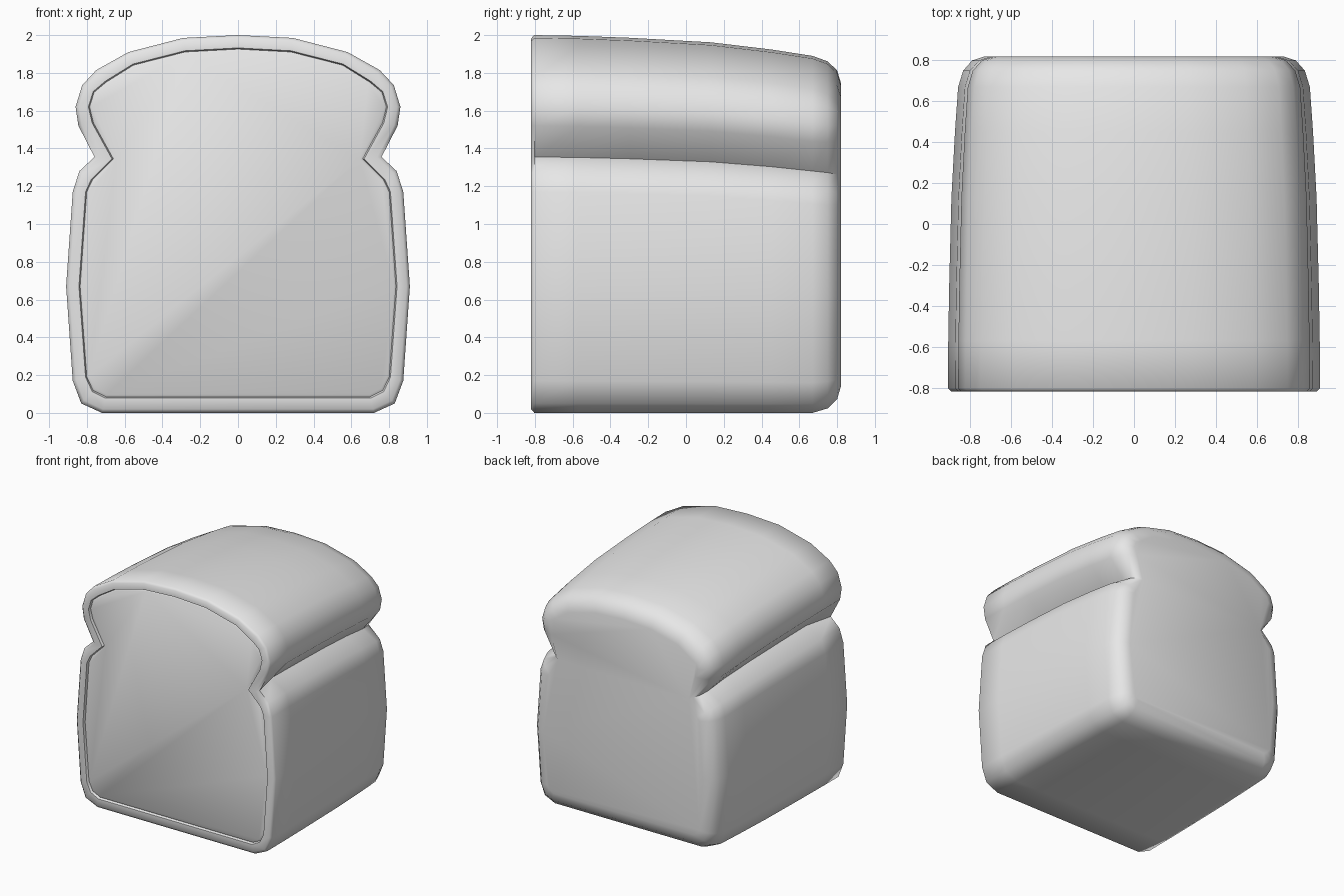
import bpy, bmesh, math

cube = bpy.data.objects.get("Cube")
if cube:
    bpy.data.objects.remove(cube, do_unlink=True)

# One plain grey for the whole loaf
grey = bpy.data.materials.new("plain_grey")
grey.use_nodes = True
colour = (0.8, 0.8, 0.8, 1)
grey.diffuse_color = colour
grey.node_tree.nodes["Principled BSDF"].inputs["Base Color"].default_value = colour

# Half slice outline (x, z), and the same outline at the inner edge of the crust
OUTER = [(.72, 0), (.83, .05), (.875, .17), (.91, .67), (.875, 1.17), (.84, 1.28),
         (.76, 1.355), (.845, 1.52), (.86, 1.62), (.825, 1.735), (.75, 1.815),
         (.58, 1.91), (.29, 1.985), (0, 2)]
INNER = [(.70, .08), (.77, .115), (.805, .19), (.84, .67), (.805, 1.17), (.775, 1.235),
         (.665, 1.345), (.77, 1.535), (.79, 1.62), (.765, 1.70), (.70, 1.755),
         (.555, 1.845), (.28, 1.915), (0, 1.93)]
NOTCH = 6


def slice_ring(bm, y, scale, inset, deepen):
    """Full mirrored slice outline at depth y; inset 0 is the skin, 1 the crust edge."""
    half = []
    for i, ((ox, oz), (ix, iz)) in enumerate(zip(OUTER, INNER)):
        x = (ox - (deepen if i == NOTCH else 0)) * scale + inset * (ix - ox)
        half.append((x, oz * scale + inset * (iz - oz)))
    full = half + [(-x, z) for x, z in reversed(half[:-1])]
    return [bm.verts.new((x, y, z)) for x, z in full]


# Loaf: crumb face, groove, crust rim, tapering body, rounded back
STATIONS = [  # y, scale, inset, notch deepening
    (-.808, 1, 1.22, 0), (-.80, 1, 1.06, 0), (-.82, 1, .97, 0),
    (-.82, 1, .25, 0), (-.803, 1, 0, 0), (-.57, .998, 0, .06),
    (-.30, .993, 0, .06), (.13, .981, 0, .06), (.45, .962, 0, .06),
    (.67, .945, 0, .05), (.75, .941, .3, .03), (.80, .938, .9, 0), (.82, .935, 1.75, -.06)]
bm = bmesh.new()
rings = [slice_ring(bm, *station) for station in STATIONS]
for a, b in zip(rings, rings[1:]):
    for i in range(len(a)):
        j = (i + 1) % len(a)
        bm.faces.new((a[i], a[j], b[j], b[i]))
bm.faces.new(rings[0])
bm.faces.new(rings[-1])
bmesh.ops.recalc_face_normals(bm, faces=bm.faces)

mesh = bpy.data.meshes.new("bread_loaf")
bm.to_mesh(mesh)
bm.free()
mesh.materials.append(grey)
loaf = bpy.data.objects.new("bread_loaf", mesh)
bpy.context.collection.objects.link(loaf)

# Smooth crust with crisp notch and rim
bpy.context.view_layer.objects.active = loaf
loaf.select_set(True)
bpy.ops.object.shade_smooth_by_angle(angle=math.radians(50))
